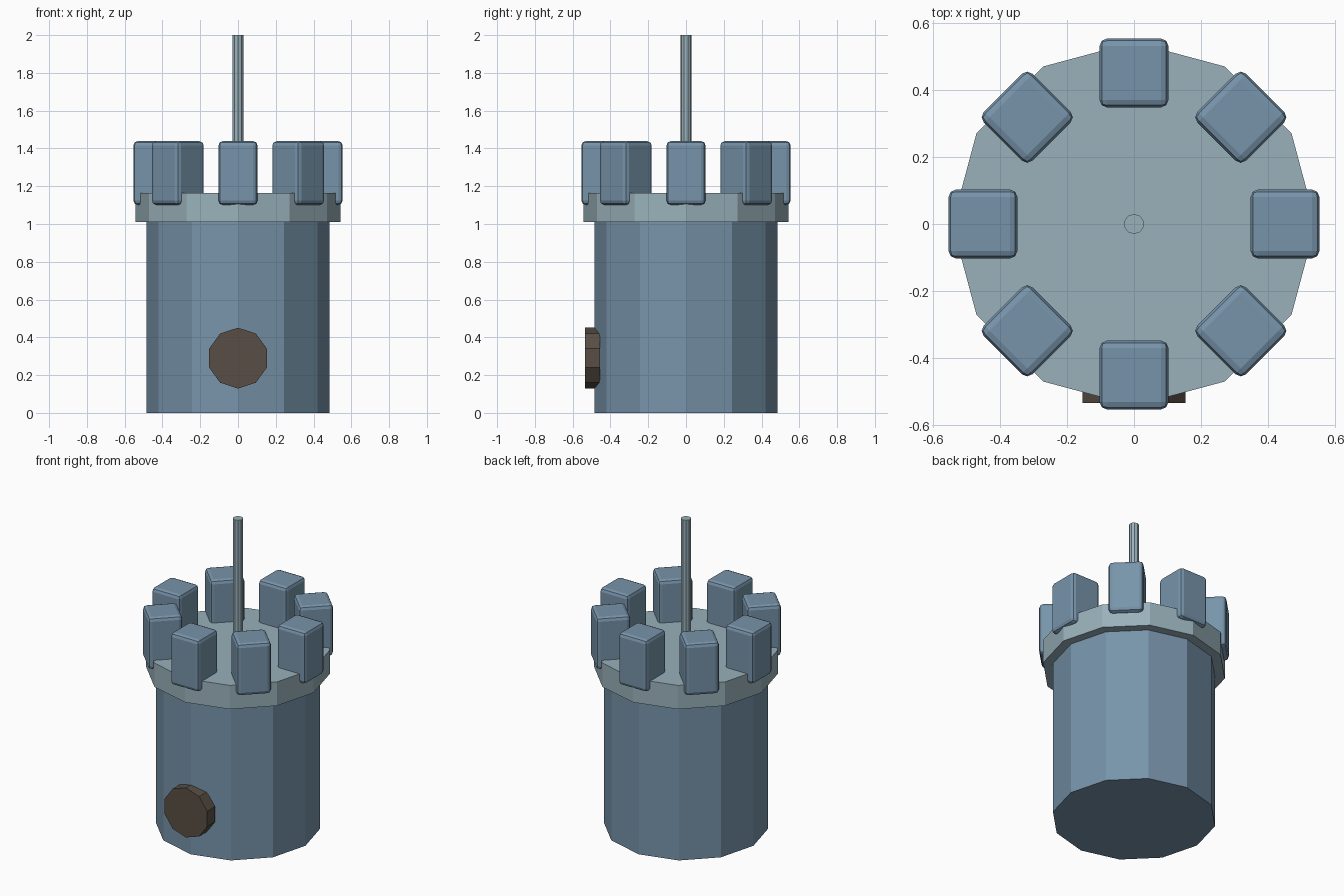
import bpy
import math

if "Cube" in bpy.data.objects:
    bpy.data.objects.remove(bpy.data.objects["Cube"], do_unlink=True)


def material(name, rgb):
    mat = bpy.data.materials.new(name)
    mat.use_nodes = True
    color = (*rgb, 1)
    mat.diffuse_color = color
    bsdf = next(n for n in mat.node_tree.nodes if n.type == "BSDF_PRINCIPLED")
    bsdf.inputs["Base Color"].default_value = color
    return mat


def prism(name, sides, radius, low, high, mat):
    """Upright prism with a corner on the y axis."""
    bpy.ops.mesh.primitive_cylinder_add(
        vertices=sides, radius=radius, depth=high - low,
        location=(0, 0, (low + high) / 2))
    obj = bpy.context.object
    obj.name = name
    obj.data.materials.append(mat)
    return obj


blue_stone = material("blue stone", (0.185, 0.295, 0.405))
pale_stone = material("pale stone", (0.32, 0.44, 0.49))
dark_wood = material("dark wood", (0.098, 0.078, 0.058))

# Tower body, overhanging platform and flag pole
prism("tower_body", 12, 0.485, 0, 1.01, blue_stone)
prism("platform", 12, 0.543, 1.01, 1.165, pale_stone)
prism("flag_pole", 10, 0.03, 1.15, 2.0, pale_stone)

# Round door plate on the front
door = prism("round_door", 10, 0.161, 0, 0.08, dark_wood)
door.rotation_euler.x = math.pi / 2
door.location = (0, -0.495, 0.29)

# Ring of eight rounded battlement blocks
for i in range(8):
    angle = i * math.pi / 4
    bpy.ops.mesh.primitive_cube_add(
        size=1, rotation=(0, 0, angle),
        location=(0.451 * math.cos(angle), 0.451 * math.sin(angle), 1.27))
    block = bpy.context.object
    block.name = f"battlement_{i + 1}"
    block.scale = (0.206, 0.206, 0.338)
    bpy.ops.object.transform_apply(location=False, rotation=False, scale=True)
    block.data.materials.append(blue_stone)
    bevel = block.modifiers.new("rounded_edges", "BEVEL")
    bevel.width = 0.023
    bevel.segments = 2
